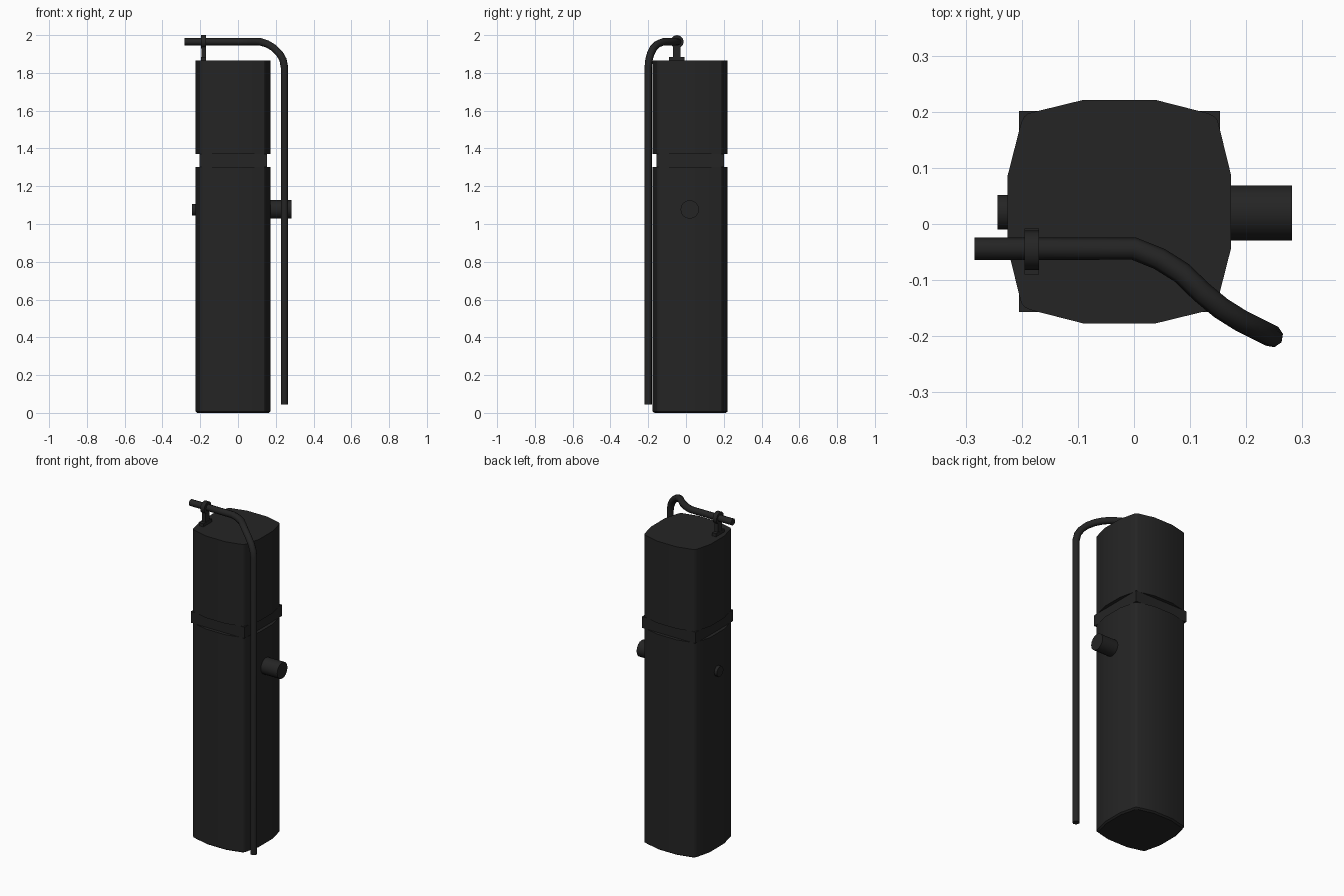
import bpy, bmesh
from math import pi, radians
from mathutils import Matrix, Vector

old = bpy.data.objects.get("Cube")
if old:
    bpy.data.objects.remove(old, do_unlink=True)

black = bpy.data.materials.new("near_black_metal")
black.use_nodes = True
colour = (0.018, 0.018, 0.018, 1)
black.diffuse_color = colour
black.node_tree.nodes["Principled BSDF"].inputs["Base Color"].default_value = colour

CX, CY = -0.026, 0.022  # centre of the canister


def finish(obj, angle=35):
    obj.data.materials.clear()
    obj.data.materials.append(black)
    bpy.ops.object.select_all(action="DESELECT")
    obj.select_set(True)
    bpy.context.view_layer.objects.active = obj
    bpy.ops.object.shade_smooth_by_angle(angle=radians(angle))


def add_mesh(name, bm, angle=35):
    bmesh.ops.recalc_face_normals(bm, faces=bm.faces)
    mesh = bpy.data.meshes.new(name)
    bm.to_mesh(mesh)
    bm.free()
    obj = bpy.data.objects.new(name, mesh)
    bpy.context.collection.objects.link(obj)
    finish(obj, angle)


def box(name, centre, size):
    bm = bmesh.new()
    bmesh.ops.create_cube(bm, size=1)
    bm.transform(Matrix.Translation(centre) @ Matrix.Diagonal((*size, 1)))
    add_mesh(name, bm)


def rod_x(name, x0, x1, y, z, radius, sides):
    bm = bmesh.new()
    bmesh.ops.create_cone(bm, cap_ends=True, segments=sides, radius1=radius,
                          radius2=radius, depth=x1 - x0)
    place = Matrix.Translation(((x0 + x1) / 2, y, z))
    bm.transform(place @ Matrix.Rotation(pi / 2, 4, "Y"))
    add_mesh(name, bm)


# One quarter of the bulged square section, repeated about the centre
quarter = [Vector(p) for p in ((0.199, -0.065), (0.199, 0.065), (0.175, 0.163),
                               (0.169, 0.170), (0.159, 0.175))]
section = [Matrix.Rotation(k * pi / 2, 2) @ p for k in range(4) for p in quarter]


def prism(name, levels):
    bm = bmesh.new()
    rings = [[bm.verts.new((CX + p.x * s, CY + p.y * s, z)) for p in section]
             for z, s in levels]
    n = len(section)
    for low, high in zip(rings, rings[1:]):
        for i in range(n):
            j = (i + 1) % n
            bm.faces.new((low[i], low[j], high[j], high[i]))
    bm.faces.new(rings[0][::-1])
    bm.faces.new(rings[-1])
    add_mesh(name, bm, 25)


# Canister in two parts, with a square band between
prism("lower_body", [(0, 0.95), (0.008, 1), (1.303, 1)])
prism("upper_body", [(1.37, 1), (1.865, 1)])
box("square_band", (CX, CY, 1.337), (0.358, 0.358, 0.068))

# Side fittings
rod_x("left_port", 0.15, 0.282, 0.02, 1.077, 0.049, 16)
rod_x("right_port", -0.243, -0.2, 0.021, 1.076, 0.031, 16)

# Pipe clamp on the lid
box("clamp_base", (-0.182, -0.049, 1.874), (0.026, 0.082, 0.02))
box("clamp_post", (-0.182, -0.049, 1.915), (0.024, 0.038, 0.07))
rod_x("clamp_ring", -0.195, -0.169, -0.047, 1.965, 0.035, 12)

# Pipe that crosses the lid and drops beside the body
path = [(-0.284, -0.044, 1.965), (0, -0.044, 1.965), (0.045, -0.062, 1.965),
        (0.085, -0.087, 1.965), (0.12, -0.121, 1.964), (0.155, -0.15, 1.953),
        (0.19, -0.172, 1.932), (0.22, -0.187, 1.902), (0.238, -0.196, 1.87),
        (0.246, -0.2, 1.83), (0.246, -0.2, 0.045)]
curve = bpy.data.curves.new("pipe", "CURVE")
curve.dimensions = "3D"
curve.bevel_depth = 0.02
curve.bevel_resolution = 2
curve.use_fill_caps = True
spline = curve.splines.new("POLY")
spline.points.add(len(path) - 1)
for point, co in zip(spline.points, path):
    point.co = (*co, 1)
pipe = bpy.data.objects.new("pipe", curve)
bpy.context.collection.objects.link(pipe)
bpy.ops.object.select_all(action="DESELECT")
pipe.select_set(True)
bpy.context.view_layer.objects.active = pipe
bpy.ops.object.convert(target="MESH")
finish(bpy.context.view_layer.objects.active, 50)
